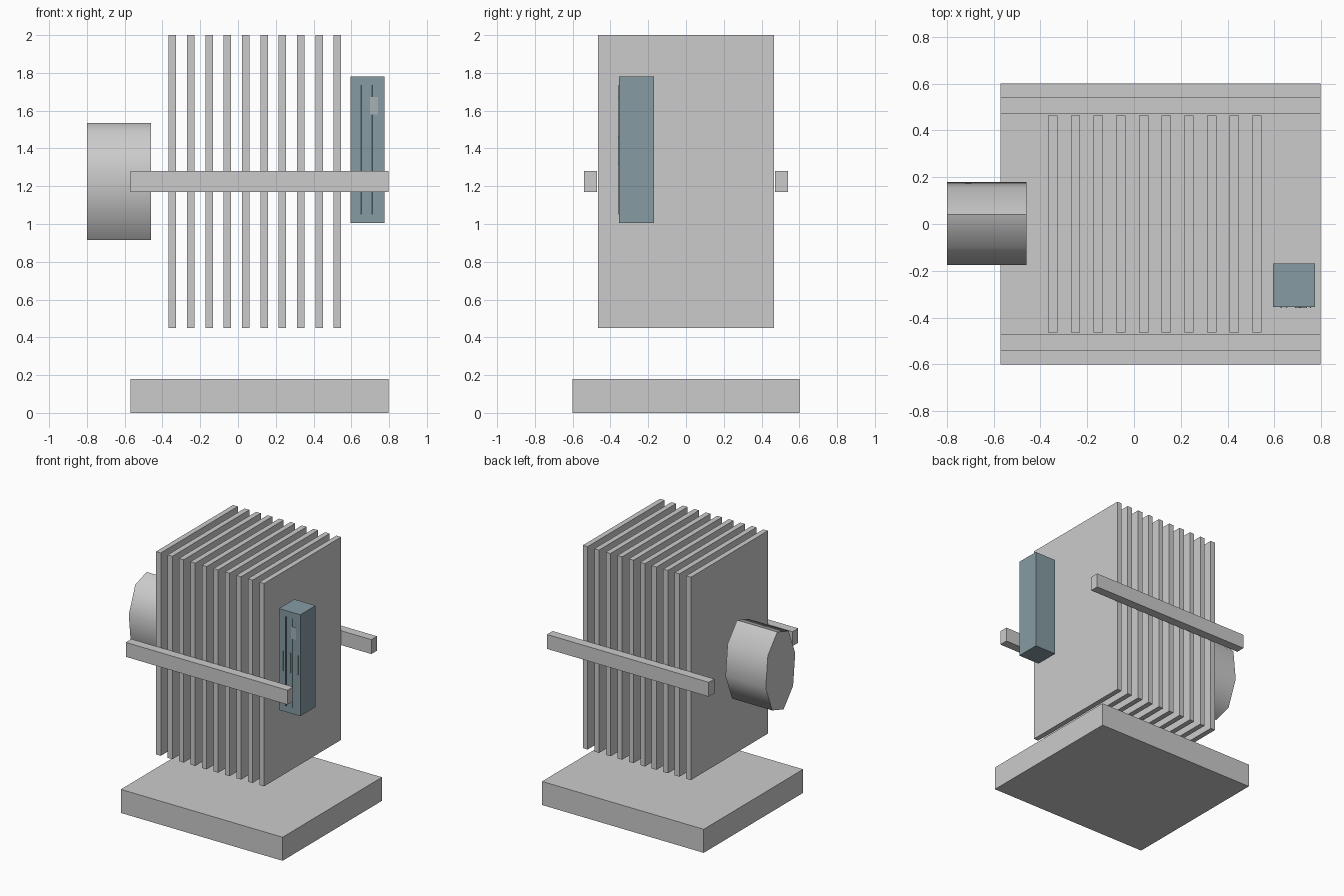
import bpy, bmesh, math
from mathutils import Matrix

if "Cube" in bpy.data.objects:
    bpy.data.objects.remove(bpy.data.objects["Cube"])


def material(name, color):
    m = bpy.data.materials.new(name)
    m.diffuse_color = (*color, 1)
    m.use_nodes = True
    m.node_tree.nodes["Principled BSDF"].inputs["Base Color"].default_value = m.diffuse_color
    return m


def add_object(name, bm, mat=None):
    mesh = bpy.data.meshes.new(name)
    bmesh.ops.recalc_face_normals(bm, faces=bm.faces)
    bm.to_mesh(mesh)
    bm.free()
    ob = bpy.data.objects.new(name, mesh)
    bpy.context.collection.objects.link(ob)
    if mat:
        mesh.materials.append(mat)
    return ob


def box(name, xs, ys, zs, mat=None):
    bm = bmesh.new()
    bmesh.ops.create_cube(bm, size=1)
    for v in bm.verts:
        v.co = [(a + b) / 2 + c * (b - a) for (a, b), c in zip((xs, ys, zs), v.co)]
    return add_object(name, bm, mat)


steel = material("blue_grey_steel", (0.24, 0.33, 0.37))
dark = material("dark_seam", (0.05, 0.08, 0.09))
pale = material("pale_plate", (0.38, 0.44, 0.46))

# Base slab
box("base", (-0.57, 0.797), (-0.6, 0.6), (0, 0.18))

# Stack of upright plates
for i in range(10):
    x = -0.347 + i * 0.097
    box(f"plate_{i + 1}", (x - 0.02, x + 0.02), (-0.465, 0.465), (0.45, 2.0))

# Side rails
for name, s in (("front_rail", -1), ("back_rail", 1)):
    box(name, (-0.57, 0.797), tuple(sorted((s * 0.472, s * 0.54))), (1.17, 1.28))

# Eight-sided oval drum, smooth around its side
bm = bmesh.new()
rings = []
for x in (-0.8, -0.46):
    ring = []
    for i in range(8):
        a = math.radians(78 + 45 * i)
        ring.append(bm.verts.new((x, 0.002 + 0.182 * math.cos(a),
                                  1.225 + 0.317 * math.sin(a))))
    rings.append(ring)
    bm.faces.new(ring)
for i in range(8):
    j = (i + 1) % 8
    f = bm.faces.new((rings[0][i], rings[0][j], rings[1][j], rings[1][i]))
drum = add_object("drum", bm)
bpy.context.view_layer.objects.active = drum
drum.select_set(True)
bpy.ops.object.shade_smooth_by_angle(angle=math.radians(60))

# Control cabinet with seams, hinge strips and a small plate on its front
box("cabinet", (0.595, 0.775), (-0.355, -0.17), (1.005, 1.78), steel)
for i, x in enumerate((0.653, 0.711)):
    box(f"cabinet_seam_{i + 1}", (x - 0.004, x + 0.004), (-0.3565, -0.345), (1.05, 1.735), dark)
for i, x in enumerate((0.63, 0.692, 0.755)):
    box(f"cabinet_strip_{i + 1}", (x - 0.003, x + 0.003), (-0.36, -0.345), (1.315, 1.465), steel)
box("cabinet_plate", (0.698, 0.74), (-0.359, -0.345), (1.58, 1.672), pale)
